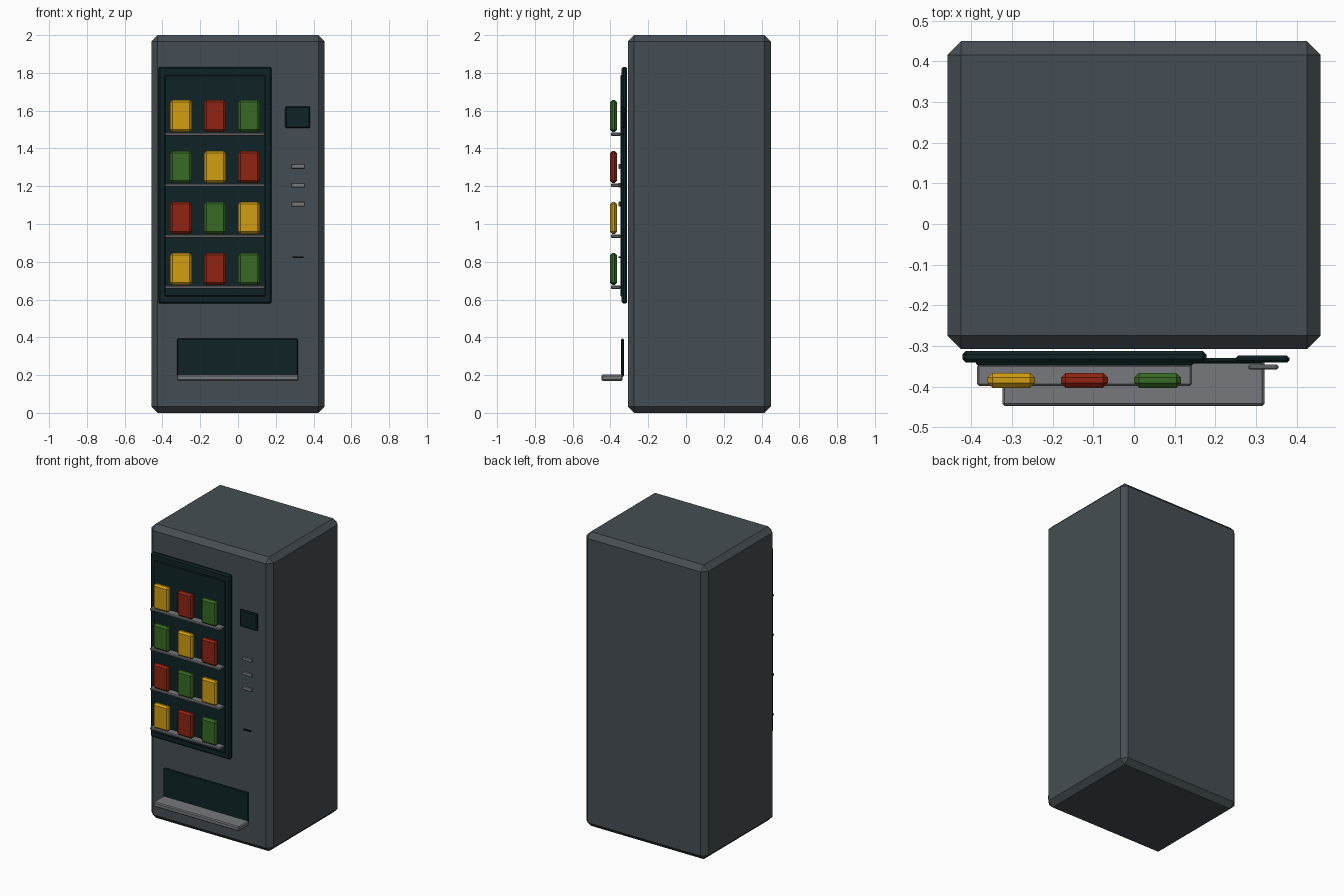
import bpy, bmesh

if "Cube" in bpy.data.objects:
    bpy.data.objects.remove(bpy.data.objects["Cube"])


def material(name, rgb):
    m = bpy.data.materials.new(name)
    m.diffuse_color = (*rgb, 1)
    m.use_nodes = True
    m.node_tree.nodes["Principled BSDF"].inputs["Base Color"].default_value = m.diffuse_color
    return m


body_grey = material("body grey", (0.060, 0.076, 0.087))
dark_glass = material("dark glass", (0.005, 0.017, 0.019))
metal = material("metal grey", (0.18, 0.19, 0.20))
black = material("slot black", (0.006, 0.007, 0.008))
yellow = material("yellow", (0.64, 0.34, 0.006))
red = material("red", (0.28, 0.018, 0.007))
green = material("green", (0.038, 0.145, 0.018))


def box(name, x, y, z, mat, bevel=0.0):
    """Chamfered box from (min, max) ranges on each axis."""
    bm = bmesh.new()
    bmesh.ops.create_cube(bm, size=1)
    for v in bm.verts:
        for i, (lo, hi) in enumerate((x, y, z)):
            v.co[i] = lo if v.co[i] < 0 else hi
    if bevel:
        bmesh.ops.bevel(bm, geom=bm.edges[:], offset=bevel, segments=1,
                        affect='EDGES', profile=0.5)
    me = bpy.data.meshes.new(name)
    bm.to_mesh(me)
    bm.free()
    me.materials.append(mat)
    ob = bpy.data.objects.new(name, me)
    bpy.context.collection.objects.link(ob)
    return ob


# Cabinet
box("cabinet", (-0.459, 0.459), (-0.308, 0.45), (0, 2), body_grey, 0.034)

# Display window: frame and glass
box("window_frame", (-0.422, 0.178), (-0.341, -0.312), (0.578, 1.832), dark_glass, 0.009)
box("window_glass", (-0.388, 0.146), (-0.348, -0.333), (0.617, 1.788), dark_glass, 0.004)

# Shelves with three snack packs each
rows = [(yellow, red, green), (green, yellow, red),
        (red, green, yellow), (yellow, red, green)]
for r, colours in enumerate(rows):
    z = 1.475 - 0.27 * r
    box(f"shelf_{r}", (-0.386, 0.143), (-0.398, -0.346), (z - 0.009, z + 0.009), metal, 0.005)
    for c, mat in enumerate(colours):
        x = -0.302 + 0.18 * c
        box(f"pack_{r}_{c}", (x - 0.058, x + 0.058), (-0.403, -0.366),
            (z + 0.012, z + 0.182), mat, 0.012)

# Control panel: screen, buttons, coin slot
box("screen", (0.25, 0.382), (-0.341, -0.324), (1.507, 1.623), dark_glass, 0.006)
for i, z in enumerate((1.305, 1.205, 1.105)):
    box(f"button_{i}", (0.281, 0.355), (-0.358, -0.345), (z - 0.013, z + 0.013), metal, 0.004)
box("coin_slot", (0.288, 0.348), (-0.358, -0.348), (0.819, 0.829), black, 0.002)

# Delivery hatch and tray lip
box("delivery_hatch", (-0.323, 0.318), (-0.343, -0.329), (0.19, 0.393), dark_glass, 0.005)
box("tray_lip", (-0.324, 0.321), (-0.448, -0.335), (0.17, 0.202), metal, 0.006)
